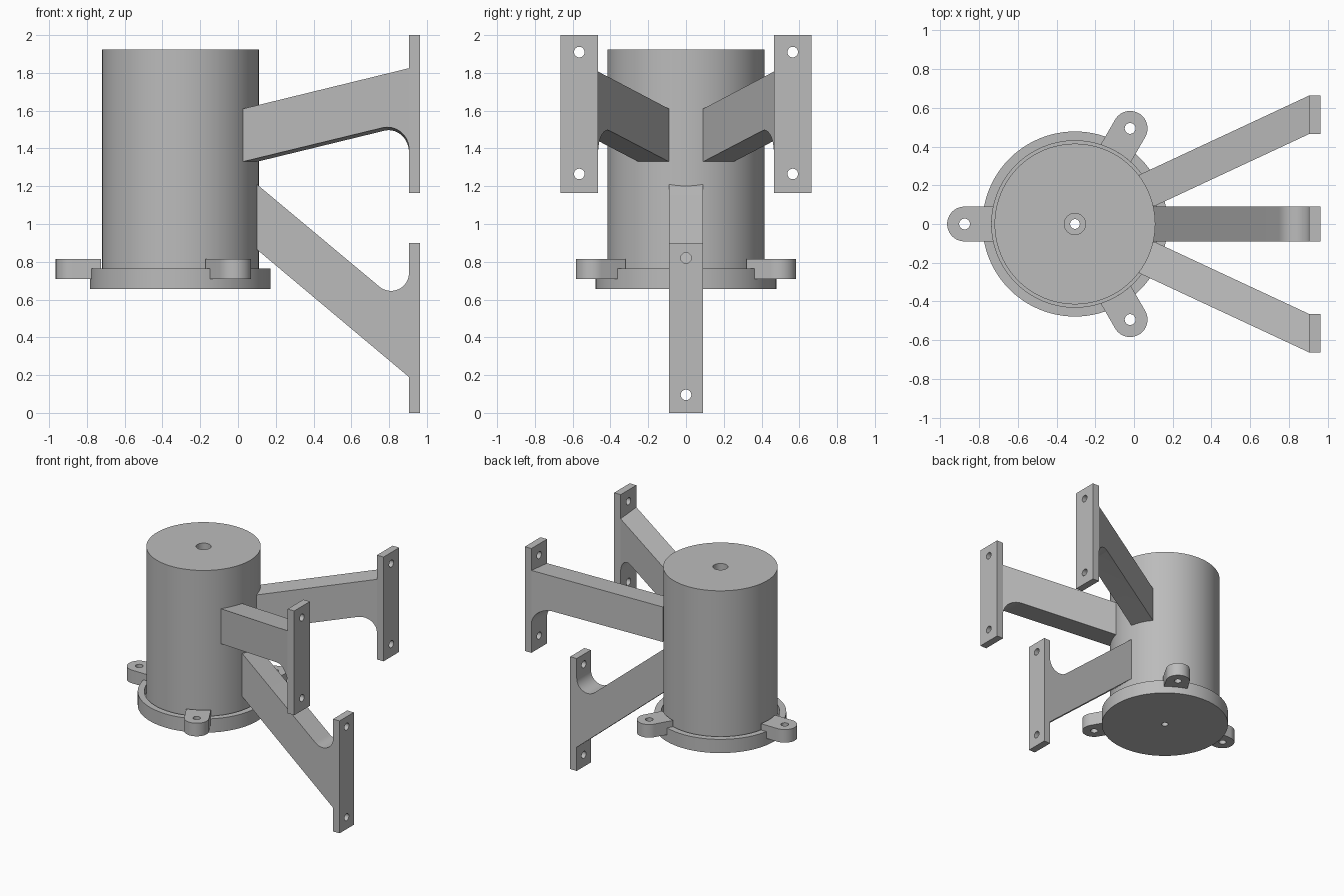
import bpy, bmesh
from math import cos, sin, tan, asin, atan, radians, pi, hypot
from mathutils import Matrix, Vector

if "Cube" in bpy.data.objects:
    bpy.data.objects.remove(bpy.data.objects["Cube"], do_unlink=True)

AXIS_X = -0.305          # housing axis
BODY_R = 0.415
PLATE_IN, PLATE_OUT = 0.905, 0.963
HALF_W = 0.09

grey = bpy.data.materials.new("plain grey")
grey.use_nodes = True
grey.diffuse_color = (0.5, 0.5, 0.5, 1)
grey.node_tree.nodes["Principled BSDF"].inputs["Base Color"].default_value = (0.5, 0.5, 0.5, 1)


def finish(name, bm):
    bmesh.ops.remove_doubles(bm, verts=bm.verts, dist=1e-5)
    bmesh.ops.recalc_face_normals(bm, faces=bm.faces)
    mesh = bpy.data.meshes.new(name)
    bm.to_mesh(mesh)
    bm.free()
    mesh.materials.append(grey)
    obj = bpy.data.objects.new(name, mesh)
    bpy.context.collection.objects.link(obj)
    return obj


def activate(obj):
    bpy.ops.object.select_all(action="DESELECT")
    obj.select_set(True)
    bpy.context.view_layer.objects.active = obj


def smooth(obj):
    activate(obj)
    bpy.ops.object.shade_smooth_by_angle(angle=radians(30))


def lathe(name, profile, steps=96):
    """Revolve a closed (radius, z) profile about the housing axis."""
    bm = bmesh.new()
    vs = [bm.verts.new((AXIS_X + r, 0, z)) for r, z in profile]
    es = [bm.edges.new((a, b)) for a, b in zip(vs, vs[1:] + vs[:1])]
    bmesh.ops.spin(bm, geom=vs + es, cent=(AXIS_X, 0, 0), axis=(0, 0, 1),
                   angle=2 * pi, steps=steps, use_merge=True)
    return finish(name, bm)


def bridge(name, side_a, side_b):
    """Solid between two matching outlines."""
    bm = bmesh.new()
    a = [bm.verts.new(p) for p in side_a]
    b = [bm.verts.new(p) for p in side_b]
    bm.faces.new(a)
    bm.faces.new(b[::-1])
    for i in range(len(a)):
        j = (i + 1) % len(a)
        bm.faces.new((a[i], b[i], b[j], a[j]))
    return finish(name, bm)


def arc(cx, cy, r, start, end, n=16):
    return [(cx + r * cos(start + (end - start) * i / n),
             cy + r * sin(start + (end - start) * i / n)) for i in range(n + 1)]


def drill(obj, centres, direction, r=0.028):
    """Cut round holes along a direction."""
    rot = Vector((0, 0, 1)).rotation_difference(Vector(direction)).to_matrix().to_4x4()
    bm = bmesh.new()
    for c in centres:
        bmesh.ops.create_cone(bm, cap_ends=True, segments=32, radius1=r, radius2=r,
                              depth=0.16, matrix=Matrix.Translation(c) @ rot)
    cutter = finish("hole_cutter", bm)
    cutter.hide_render = True
    mod = obj.modifiers.new("holes", "BOOLEAN")
    mod.operation, mod.solver, mod.object = "DIFFERENCE", "EXACT", cutter
    activate(obj)
    bpy.ops.object.modifier_apply(modifier=mod.name)
    bpy.data.objects.remove(cutter, do_unlink=True)


# Housing with shaft hole, and the shallow cup it stands in
smooth(lathe("housing", [(0.055, 0.70), (0.055, 1.925), (BODY_R, 1.925), (BODY_R, 0.70)]))
smooth(lathe("base_cup", [(0.025, 0.655), (0.478, 0.655), (0.478, 0.765),
                          (0.43, 0.765), (0.43, 0.70), (0.025, 0.70)]))

# Three mounting lugs around the base
LUG_D, SEAT_R = 0.57, 0.43
half = asin(HALF_W / SEAT_R)
lug = arc(LUG_D, 0, HALF_W, -pi / 2, pi / 2, 32) + arc(0, 0, SEAT_R, half, -half, 8)
for name, deg in (("right_lug", 180), ("back_lug", 60), ("front_lug", -60)):
    place = Matrix.Translation((AXIS_X, 0, 0)) @ Matrix.Rotation(radians(deg), 4, "Z")
    obj = bridge(name, [place @ Vector((x, y, 0.71)) for x, y in lug],
                 [place @ Vector((x, y, 0.815)) for x, y in lug])
    drill(obj, [place @ Vector((LUG_D, 0, 0.76))], (0, 0, 1))
    smooth(obj)

# Lower arm and its wall plate, one side profile with a fillet
SLOPE, R = -0.835, 0.095
top = lambda x: 1.21 + SLOPE * (x - 0.1)
cx = PLATE_IN - R
cz = top(cx) + R * hypot(1, SLOPE)
lower = [(0.05, 0.907), (0.05, top(0.05))]
lower += arc(cx, cz, R, -pi / 2 + atan(SLOPE), 0)
lower += [(PLATE_IN, 0.9), (PLATE_OUT, 0.9), (PLATE_OUT, 0), (PLATE_IN, 0), (PLATE_IN, 0.19)]
obj = bridge("lower_arm", [(x, -HALF_W, z) for x, z in lower],
             [(x, HALF_W, z) for x, z in lower])
drill(obj, [(0.935, 0, 0.095), (0.935, 0, 0.82)], (1, 0, 0))
smooth(obj)

# Two upper arms spreading sideways, with upright wall plates
SPREAD = radians(25)
SLOPE, R = 0.243, 0.115
START, END = 0.026, PLATE_IN + 0.001
under = lambda x: 1.33 + SLOPE * (x - START)
cx = PLATE_IN - R
cz = under(cx) - R * hypot(1, SLOPE)
upper = [(START, 1.33)] + arc(cx, cz, R, pi / 2 + atan(SLOPE), 0)
upper += [(END, cz), (END, 1.825), (START, 1.61)]


def upper_side(side, inner):
    points = []
    for x, z in upper:
        t = (x - START) / (END - START)
        if inner:   # square root end, so the inner face starts further out
            x = START + 2 * HALF_W * sin(SPREAD) * (1 - t) + (END - START) * t
            z -= 0.018 * t
        edge = HALF_W / cos(SPREAD) * (-1 if inner else 1)
        points.append((x, side * ((x - AXIS_X) * tan(SPREAD) + edge), z))
    return points


for label, side in (("back", 1), ("front", -1)):
    smooth(bridge(label + "_upper_arm", upper_side(side, False), upper_side(side, True)))
    y0, y1 = side * 0.466, side * 0.664
    rect = [(y0, 1.165), (y1, 1.165), (y1, 2.0), (y0, 2.0)]
    obj = bridge(label + "_upper_plate", [(PLATE_IN, y, z) for y, z in rect],
                 [(PLATE_OUT, y, z) for y, z in rect])
    drill(obj, [(0.935, side * 0.565, z) for z in (1.265, 1.91)], (1, 0, 0))
    smooth(obj)
